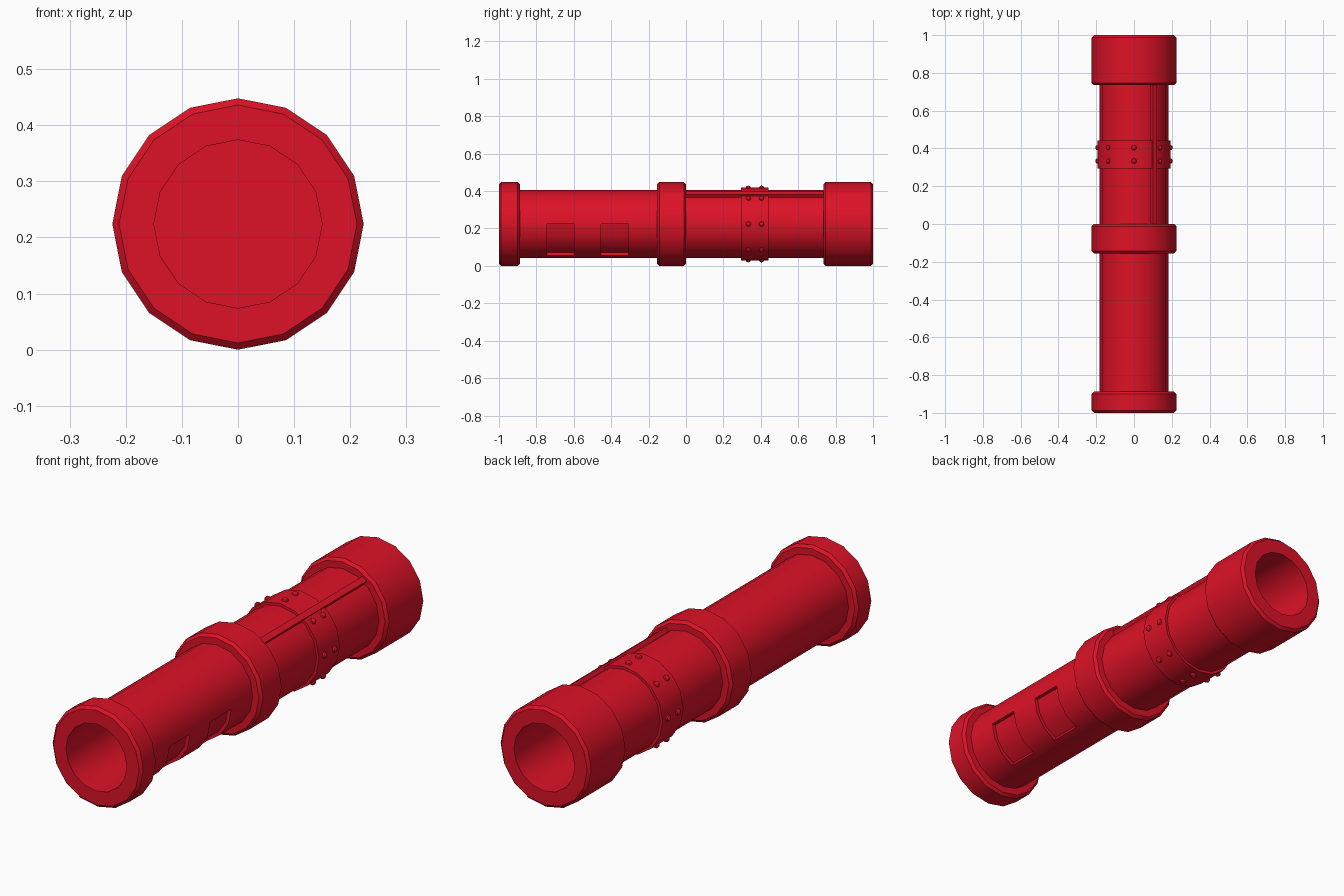
import bpy, bmesh
from math import sin, cos, pi, radians
from mathutils import Matrix, Vector

if "Cube" in bpy.data.objects:
    bpy.data.objects.remove(bpy.data.objects["Cube"])

SIDES, CZ = 16, 0.224
STEP = 2 * pi / SIDES
red = bpy.data.materials.new("red_paint")
red.diffuse_color = (0.72, 0.006, 0.02, 1)
red.use_nodes = True
red.node_tree.nodes["Principled BSDF"].inputs["Base Color"].default_value = red.diffuse_color


def finish(name, bm):
    bmesh.ops.recalc_face_normals(bm, faces=bm.faces)
    me = bpy.data.meshes.new(name)
    bm.to_mesh(me)
    bm.free()
    ob = bpy.data.objects.new(name, me)
    bpy.context.collection.objects.link(ob)
    me.materials.append(red)
    bpy.ops.object.select_all(action='DESELECT')
    ob.select_set(True)
    bpy.context.view_layer.objects.active = ob
    bpy.ops.object.shade_smooth_by_angle(angle=radians(30))
    return ob


def lathe(profile):
    """Revolve a closed (radius, y) loop around the pipe axis."""
    bm = bmesh.new()
    rings = [[bm.verts.new((r * sin(i * STEP), y, CZ + r * cos(i * STEP)))
              for i in range(SIDES)] for r, y in profile]
    for a, b in zip(rings, rings[1:] + rings[:1]):
        for i in range(SIDES):
            j = (i + 1) % SIDES
            bm.faces.new((a[i], a[j], b[j], b[i]))
    return bm


def collar(name, y0, y1, inner, b=0.012):
    r = CZ
    finish(name, lathe([(inner, y0), (r - b, y0), (r, y0 + b), (r, y1 - b),
                        (r - b, y1), (inner, y1)]))


# Main tube with two shallow pockets on the lower right side
R, RIN, DEPTH = 0.182, 0.15, 0.016
pockets = [(-0.742, -0.598), (-0.455, -0.308)]
ys = [-0.99] + [y for p in pockets for y in p] + [0.99]
bm = lathe([(R, y) for y in ys] + [(RIN, 0.99), (RIN, -0.99)])
for y0, y1 in pockets:
    picked = []
    for f in bm.faces:
        c = f.calc_center_median()
        rad = Vector((c.x, c.z - CZ)).length
        if y0 < c.y < y1 and rad > 0.165 and c.x > 0.07 and c.z < CZ:
            picked.append(f)
    ext = bmesh.ops.extrude_face_region(bm, geom=picked)
    k = (R - DEPTH) / R
    for v in ext["geom"]:
        if isinstance(v, bmesh.types.BMVert):
            v.co.x *= k
            v.co.z = CZ + (v.co.z - CZ) * k
    old = [f for f in picked if f.is_valid]
    if old:
        bmesh.ops.delete(bm, geom=old, context='FACES')
finish("main_tube", bm)

# Collars at the ends and the middle joint
collar("front_collar", -1.0, -0.888, RIN)
collar("middle_collar", -0.155, 0.0, 0.17)
collar("back_collar", 0.735, 1.0, RIN)

# Wall closing the bore at the joint
bm = bmesh.new()
bmesh.ops.create_circle(bm, cap_ends=True, segments=SIDES, radius=RIN,
                        matrix=Matrix.Translation((0, -0.078, CZ)) @ Matrix.Rotation(pi / 2, 4, 'X')
                        )
finish("inner_wall", bm)

# Riveted clamp band
BAND = 0.194
finish("clamp_band", lathe([(0.175, 0.295), (BAND, 0.295), (BAND, 0.442), (0.175, 0.442)]))
bm = bmesh.new()
for y in (0.333, 0.404):
    for i in range(8):
        m = (Matrix.Translation((0, y, CZ)) @ Matrix.Rotation(i * pi / 4, 4, 'Y')
             @ Matrix.Translation((0, 0, BAND - 0.001)) @ Matrix.Diagonal((1, 1, 0.85, 1)))
        bmesh.ops.create_uvsphere(bm, u_segments=10, v_segments=6, radius=0.014, matrix=m)
finish("rivets", bm)

# Raised seam strip along the rear tube
bm = bmesh.new()
m = (Matrix.Translation((0, 0.367, CZ)) @ Matrix.Rotation(1.5 * STEP, 4, 'Y')
     @ Matrix.Translation((0, 0, 0.186)) @ Matrix.Diagonal((0.027, 0.745, 0.026, 1)))
bmesh.ops.create_cube(bm, size=1, matrix=m)
finish("seam_strip", bm)
